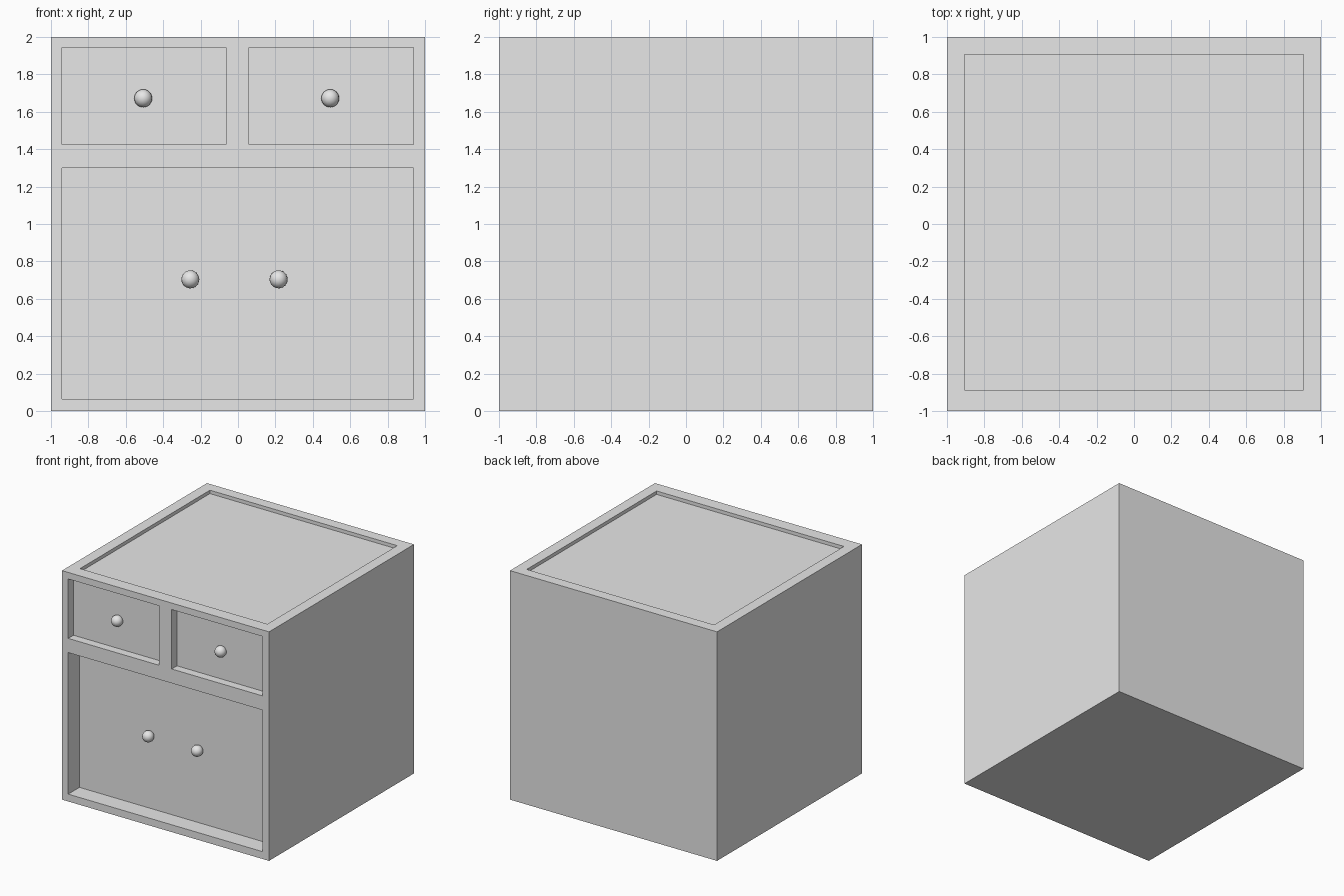
import bpy
import bmesh
from mathutils import Matrix, Vector

if "Cube" in bpy.data.objects:
    bpy.data.objects.remove(bpy.data.objects["Cube"], do_unlink=True)

# One plain grey for everything
grey = bpy.data.materials.new("plain grey")
grey.use_nodes = True
colour = (0.8, 0.8, 0.8, 1)
grey.diffuse_color = colour
grey.node_tree.nodes["Principled BSDF"].inputs["Base Color"].default_value = colour


def add_object(name, bm):
    mesh = bpy.data.meshes.new(name)
    bm.to_mesh(mesh)
    bm.free()
    mesh.materials.append(grey)
    obj = bpy.data.objects.new(name, mesh)
    bpy.context.collection.objects.link(obj)
    return obj


def box(name, low, high):
    low, high = Vector(low), Vector(high)
    bm = bmesh.new()
    place = Matrix.Translation((low + high) / 2) @ Matrix.Diagonal((high - low).to_4d())
    bmesh.ops.create_cube(bm, size=1, matrix=place)
    return add_object(name, bm)


def carve(target, name, low, high):
    cutter = box(name + "_cutter", low, high)
    cutter.hide_render = True
    cutter.hide_set(True)
    mod = target.modifiers.new(name, "BOOLEAN")
    mod.operation = "DIFFERENCE"
    mod.solver = "EXACT"
    mod.object = cutter


def knob(name, x, y, z, radius=0.048):
    bm = bmesh.new()
    bmesh.ops.create_uvsphere(bm, u_segments=16, v_segments=12, radius=radius,
                              matrix=Matrix.Translation((x, y, z)))
    for face in bm.faces:
        face.smooth = True
    add_object(name, bm)


# Cabinet body with a shallow tray in the top
cabinet = box("cabinet", (-1, -1, 0), (1, 1, 2))
carve(cabinet, "top_tray", (-0.905, -0.887, 1.97), (0.905, 0.905, 2.2))

# Recessed drawer fronts: name, left, right, bottom, top, depth
small, deep = 0.073, 0.155
for name, x0, x1, z0, z1, depth in (
        ("right_drawer", -0.94, -0.063, 1.424, 1.943, small),
        ("left_drawer", 0.06, 0.937, 1.424, 1.943, small),
        ("lower_drawer", -0.94, 0.937, 0.064, 1.3, deep)):
    carve(cabinet, name, (x0, -1.2, z0), (x1, -1 + depth, z1))

# Round knobs, part sunk into the drawer fronts
knob("right_drawer_knob", -0.507, -0.945, 1.672)
knob("left_drawer_knob", 0.493, -0.945, 1.672)
knob("lower_right_knob", -0.255, -0.875, 0.704)
knob("lower_left_knob", 0.217, -0.875, 0.704)

# Bake the carving and drop the cutters
bpy.context.view_layer.update()
carved = bpy.data.meshes.new_from_object(
    cabinet.evaluated_get(bpy.context.evaluated_depsgraph_get()))
cutters = [mod.object for mod in cabinet.modifiers]
cabinet.modifiers.clear()
cabinet.data = carved
for cutter in cutters:
    bpy.data.objects.remove(cutter, do_unlink=True)
